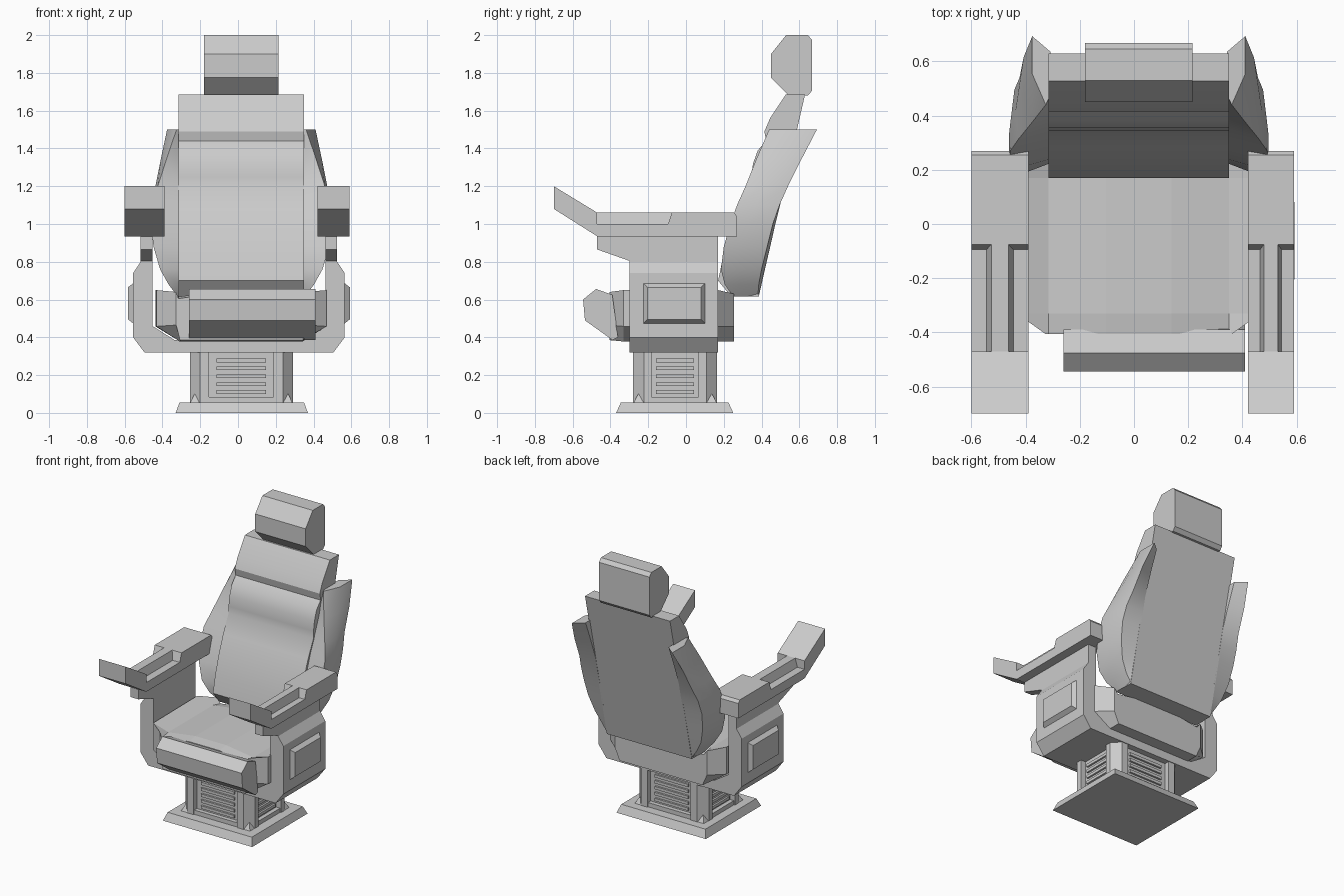
import bpy, bmesh, math
from mathutils import Vector

old = bpy.data.objects.get("Cube")
if old:
    bpy.data.objects.remove(old, do_unlink=True)

GREY = (0.6, 0.6, 0.6, 1)
mat = bpy.data.materials.new("plain grey")
mat.use_nodes = True
mat.diffuse_color = GREY
mat.node_tree.nodes["Principled BSDF"].inputs["Base Color"].default_value = GREY

CX = 0.0175  # middle of the seat and pedestal


def loft(name, rings, smooth=False):
    """Join equal rings of points and cap both ends."""
    bm = bmesh.new()
    loops = [[bm.verts.new(p) for p in ring] for ring in rings]
    n = len(loops[0])
    for a, b in zip(loops, loops[1:]):
        for i in range(n):
            j = (i + 1) % n
            bm.faces.new((a[i], a[j], b[j], b[i]))
    bm.faces.new(loops[0])
    bm.faces.new(loops[-1])
    bmesh.ops.recalc_face_normals(bm, faces=bm.faces)
    mesh = bpy.data.meshes.new(name)
    bm.to_mesh(mesh)
    bm.free()
    mesh.materials.append(mat)
    ob = bpy.data.objects.new(name, mesh)
    bpy.context.collection.objects.link(ob)
    if smooth:
        bpy.ops.object.select_all(action='DESELECT')
        ob.select_set(True)
        bpy.context.view_layer.objects.active = ob
        bpy.ops.object.shade_smooth_by_angle(angle=math.radians(30))
    return ob


def across(name, profile, x0, x1, smooth=False):
    """Extrude a side (y, z) profile along x."""
    return loft(name, [[(x, y, z) for y, z in profile] for x in (x0, x1)], smooth)


def along(name, profile, y0, y1):
    """Extrude a front (x, z) profile along y."""
    return loft(name, [[(x, y, z) for x, z in profile] for y in (y0, y1)])


def rect(x0, x1, y0, y1, z):
    return [(x0, y0, z), (x1, y0, z), (x1, y1, z), (x0, y1, z)]


def box(name, x0, x1, y0, y1, z0, z1):
    return loft(name, [rect(x0, x1, y0, y1, z0), rect(x0, x1, y0, y1, z1)])


# Floor plate with sloped rim
loft("floor_plate", [rect(-0.33, 0.37, -0.37, 0.25, 0),
                     rect(-0.31, 0.35, -0.345, 0.225, 0.055)])

# Pedestal: core, four chamfered corner posts with flared feet, louvres
CY, HX, HY = -0.0575, 0.2725, 0.2225
box("pedestal_core", CX - 0.235, CX + 0.235, CY - 0.185, CY + 0.185, 0.05, 0.33)
for sx, sy, label in ((-1, -1, "front_right"), (1, -1, "front_left"),
                      (-1, 1, "back_right"), (1, 1, "back_left")):
    plan = [(0.22, HY), (HX, 0.165), (HX, 0.125), (0.17, 0.125), (0.17, HY)]
    loft("post_" + label, [[(CX + sx * x, CY + sy * y, z) for x, y in plan]
                           for z in (0.05, 0.33)])
    foot = [(HX, HY), (0.22, HY), (HX, 0.165)]
    tip = [(0.247, 0.194)] * 3
    ob = loft("foot_" + label, [[(CX + sx * x, CY + sy * y, 0.05) for x, y in foot],
                                [(CX + sx * (x + (u - x) * 0.95), CY + sy * (y + (v - y) * 0.95), 0.1)
                                 for (x, y), (u, v) in zip(foot, tip)]])
for i in range(5):
    z = 0.1 + i * 0.042
    box("louvre_long", CX - 0.13, CX + 0.13, CY - 0.198, CY + 0.198, z, z + 0.02)
    box("louvre_side", CX - 0.248, CX + 0.248, CY - 0.1, CY + 0.1, z, z + 0.02)
for s in (-1, 1):
    box("sill_end", CX - 0.17, CX + 0.17, CY + s * 0.18, CY + s * 0.215, 0.05, 0.085)
    box("sill_side", CX + s * 0.23, CX + s * 0.265, CY - 0.125, CY + 0.125, 0.05, 0.085)

# U-shaped cradle carrying the seat and arms
half = [(0.45, 0.32 + 0.0), (0.5, 0.32), (0.56, 0.4), (0.56, 0.74), (0.52, 0.8),
        (0.52, 0.935), (0.4575, 0.935), (0.4575, 0.46), (0.34, 0.385)]
half = half[1:]
along("cradle", [(CX - 0.0125 + x, z) for x, z in half]
      + [(CX - 0.0125 - x, z) for x, z in reversed(half)], -0.3, 0.17)

# Seat cushion with raised side bolsters and clipped corners
def seat_ring(y, w, low, lift):
    right = [(0.325, low), (w, low + 0.08), (w, 0.65 + lift), (0.333, 0.615 + lift),
             (0.12, 0.645 + lift)]
    return ([(CX + x, y, z) for x, z in right]
            + [(CX - x, y, z) for x, z in reversed(right)])


loft("seat_cushion", [seat_ring(-0.405, 0.345, 0.385, -0.01), seat_ring(-0.33, 0.45, 0.378, 0),
                      seat_ring(0.17, 0.455, 0.378, 0), seat_ring(0.255, 0.36, 0.378, -0.02)])

# Thigh pad in front of the cushion
across("thigh_pad", [(-0.545, 0.6), (-0.476, 0.656), (-0.39, 0.625), (-0.36, 0.4),
                     (-0.39, 0.386), (-0.535, 0.49)], -0.26, 0.41)

# Backrest with lumbar roll and shoulder pad
across("backrest", [(0.385, 0.615), (0.24, 0.615), (0.17, 0.7), (0.195, 0.82), (0.235, 0.95),
                    (0.285, 1.08), (0.345, 1.2), (0.345, 1.25), (0.355, 1.32), (0.38, 1.39),
                    (0.425, 1.44), (0.415, 1.49), (0.445, 1.56), (0.528, 1.685), (0.63, 1.685)],
       CX - 0.333, CX + 0.333, True)

# Curved side wings: height, outer half width, front y, back y, back y at the slab
WING = [(0.615, 0.336, 0.25, 0.38, 0.385), (0.68, 0.385, 0.205, 0.385, 0.4),
        (0.76, 0.43, 0.185, 0.4, 0.418), (0.88, 0.465, 0.2, 0.43, 0.446),
        (1.0, 0.478, 0.235, 0.46, 0.473), (1.1, 0.474, 0.27, 0.495, 0.498),
        (1.2, 0.455, 0.315, 0.54, 0.52), (1.35, 0.425, 0.375, 0.615, 0.575),
        (1.5, 0.393, 0.44, 0.693, 0.635)]
for s, label in ((-1, "right"), (1, "left")):
    rings = []
    for z, w, front, back, slab in WING:
        lip = w - 0.05 * max(0, (z - 1.1) / 0.4)
        plan = [(0.325, front + 0.04), (lip, front), (w, front + 0.45 * (back - front)),
                (w - 0.015 * (z < 1.3), back), (0.325, slab)]
        rings.append([(CX + s * x, y, z) for x, y in plan])
    loft("wing_" + label, rings, True)

# Headrest
across("headrest", [(0.53, 2), (0.645, 2), (0.667, 1.975), (0.667, 1.705), (0.645, 1.68),
                    (0.545, 1.68), (0.45, 1.775), (0.45, 1.9)], -0.18, 0.215)

# Arms: bracket, pad, raised rail, angled control paddle, side boss
for s, x0, x1, label in ((-1, -0.6, -0.39, "right"), (1, 0.42, 0.59, "left")):
    bx = 0.005 + s * 0.4575
    across("arm_bracket_" + label, [(0.17, 0.94), (-0.47, 0.94), (-0.47, 0.865),
                                    (-0.3, 0.805), (0.17, 0.805)], bx, bx + s * 0.0625)
    across("arm_pad_" + label, [(-0.47, 0.935), (0.27, 0.935), (0.27, 1.04), (0.255, 1.06),
                                (-0.075, 1.06), (-0.095, 1.0), (-0.47, 1.0)], x0, x1)
    across("arm_paddle_" + label, [(-0.7, 1.08), (-0.47, 0.935), (-0.47, 1.06),
                                   (-0.7, 1.2)], x0, x1)
    w = x1 - x0
    along("arm_rail_" + label, [(x0 + w * t, z) for t, z in
                                ((0.25, 0.99), (0.35, 1.06), (0.65, 1.06), (0.75, 0.99))],
          -0.475, -0.07)
    outer = 0.005 + s * 0.555
    loft("side_boss_" + label, [
        [(outer + s * d, y, z) for y, z in ((-0.23 + c, 0.47 + c), (0.105 - c, 0.47 + c),
                                            (0.105 - c, 0.69 - c), (-0.23 + c, 0.69 - c))]
        for d, c in ((0, 0), (0.032, 0.025))])
